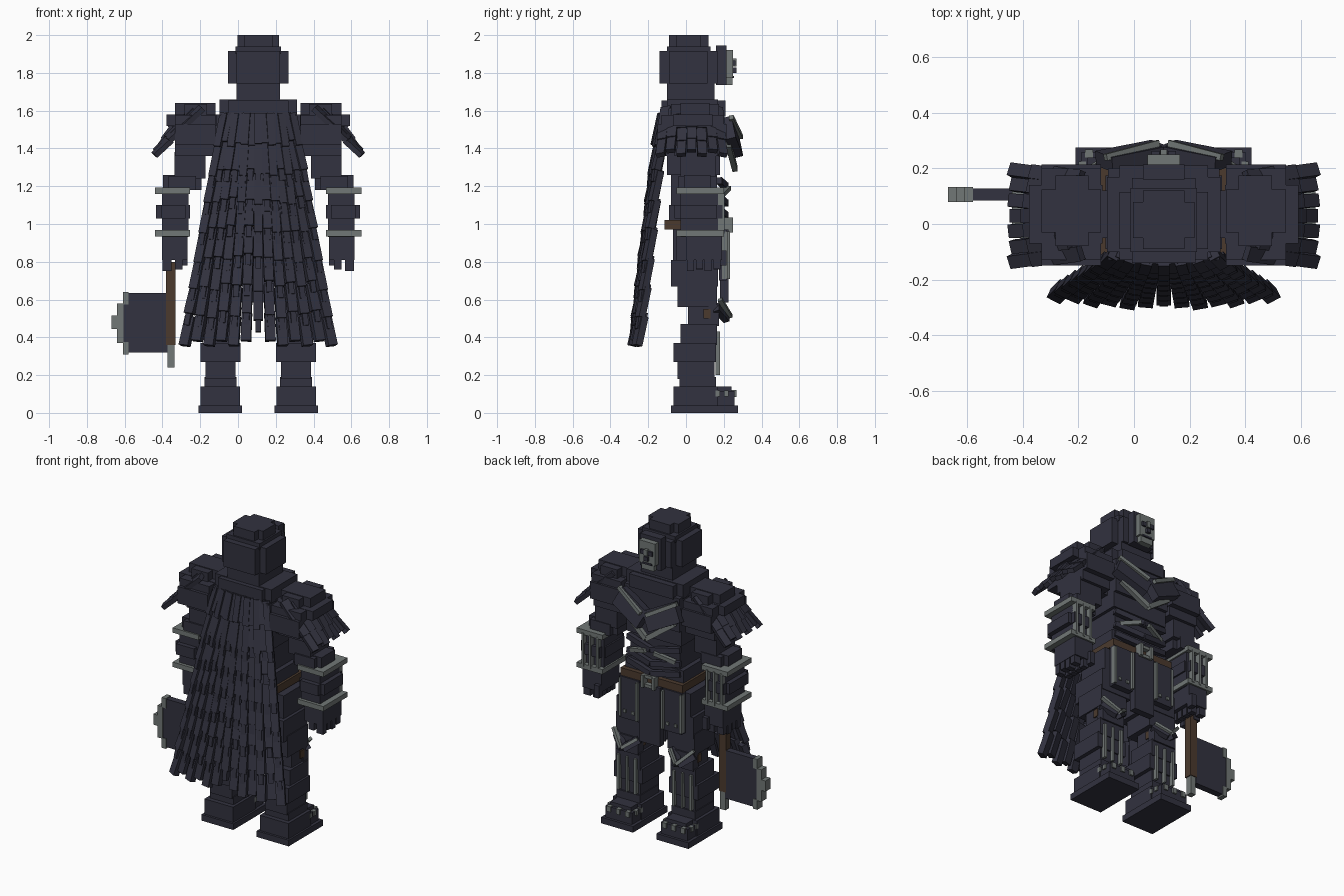
import bpy, bmesh, math, random
from mathutils import Vector, Matrix

random.seed(4)
CX = 0.107  # body centre; the axe pushes the whole model off-centre


def mat(name, col):
    m = bpy.data.materials.new(name)
    m.diffuse_color = (*col, 1)
    return m


SLATE = mat("dark_slate", (0.032, 0.032, 0.050))
STEEL = mat("grey_steel", (0.165, 0.185, 0.180))
LEATHER = mat("brown_leather", (0.070, 0.042, 0.027))


class Part:
    """Collects boxes and beams into one object, coordinates relative to body centre."""
    def __init__(self, name, material):
        self.name, self.material, self.bm = name, material, bmesh.new()

    def box(self, x0, x1, y0, y1, z0, z1, both=False):
        for s in ((1, -1) if both else (1,)):
            c = Vector((s * (x0 + x1) / 2 + CX, (y0 + y1) / 2, (z0 + z1) / 2))
            bmesh.ops.create_cube(self.bm, size=1, matrix=Matrix.Translation(c)
                                  @ Matrix.Diagonal((x1 - x0, y1 - y0, z1 - z0, 1)))
        return self

    def beam(self, p, q, w, t, face=(0, 1, 0), both=False):
        """Board from p to q, width w, thickness t measured along face."""
        for s in ((1, -1) if both else (1,)):
            a, b, f = (Vector((s * v[0], v[1], v[2])) for v in (p, q, face))
            d = (b - a).normalized()
            x = d.cross(f).normalized()
            r = Matrix((x, d.cross(x), d)).transposed().to_4x4()
            c = (a + b) / 2 + Vector((CX, 0, 0))
            bmesh.ops.create_cube(self.bm, size=1, matrix=Matrix.Translation(c) @ r
                                  @ Matrix.Diagonal((w, t, (b - a).length, 1)))
        return self

    def done(self):
        bmesh.ops.recalc_face_normals(self.bm, faces=self.bm.faces)
        me = bpy.data.meshes.new(self.name)
        self.bm.to_mesh(me)
        self.bm.free()
        me.materials.append(self.material)
        bpy.context.collection.objects.link(bpy.data.objects.new(self.name, me))


# Head, neck and hood, with notched corners
h = Part("head", SLATE)
h.box(-.16, .16, -.09, .115, 1.745, 1.915).box(-.115, .115, -.14, .166, 1.745, 1.915)
h.box(-.11, .11, -.05, .08, 1.9, 2.0).box(-.075, .075, -.09, .12, 1.9, 2.0)
h.box(-.12, .12, -.10, .13, 1.9, 1.94).box(-.115, .115, -.10, .15, 1.63, 1.75)
h.box(-.075, .075, .16, .215, 1.735, 1.945)
h.done()

# Skull face with eyes, nose and jaw
f = Part("face_plate", STEEL)
f.box(-.058, .058, .21, .25, 1.775, 1.92).box(-.045, .045, .21, .245, 1.735, 1.78)
f.box(-.012, .012, .245, .268, 1.835, 1.875)
f.done()
e = Part("face_hollows", SLATE)
e.box(.016, .044, .245, .262, 1.838, 1.866, True)
e.box(-.014, .014, .245, .268, 1.80, 1.828).box(-.035, .035, .243, .254, 1.772, 1.784)
e.done()

# Torso and collar
t = Part("torso", SLATE)
t.box(-.205, .205, -.10, .17, 1.57, 1.66).box(-.16, .16, -.13, .21, 1.57, 1.655)
t.box(-.25, .25, -.05, .12, 1.36, 1.58).box(-.20, .20, -.13, .20, 1.36, 1.58)
t.box(-.20, .20, -.10, .18, 1.26, 1.38)
t.box(-.18, .18, -.08, .165, 1.0, 1.28).box(-.21, .21, -.09, .175, 1.02, 1.10)
t.box(-.21, .21, -.07, .17, .80, 1.0)
t.done()

# Chest plates meeting in a V
c = Part("chest_plates", SLATE)
c.beam((.215, .225, 1.51), (.012, .265, 1.41), .13, .055, (-.2, 1, .1), True)
c.done()
c = Part("chest_trim", STEEL)
c.beam((.21, .24, 1.565), (.02, .29, 1.46), .024, .024, both=True)
c.beam((.18, .225, 1.42), (0, .26, 1.29), .032, .028, both=True)
c.beam((.16, .185, 1.15), (.03, .225, 1.19), .025, .025, both=True)
c.done()
r = Part("belly_bands", SLATE)
for z in (1.23, 1.14, 1.075):
    r.beam((.19, .175, z), (.0, .21, z - .03), .035, .03, both=True)
r.done()

# Belt and buckle
b = Part("belt", LEATHER)
b.box(-.225, .225, -.115, .205, .97, 1.02)
b.done()
b = Part("buckle", STEEL)
b.box(-.045, .045, .20, .235, .955, .975).box(-.045, .045, .20, .235, 1.015, 1.035)
b.box(.03, .048, .20, .25, .955, 1.035, True)
b.done()

# Skirt flaps with metal borders
k = Part("skirt_flaps", SLATE)
k.box(.085, .225, .175, .215, .70, .97, True).box(-.075, .075, .18, .225, .585, .97)
k.box(.20, .235, -.03, .16, .74, .96, True)
k.done()
k = Part("skirt_trim", STEEL)
k.box(.085, .10, .20, .232, .71, .96, True).box(.213, .228, .19, .222, .71, .96, True)
k.box(.115, .135, .21, .222, .74, .76, True).box(.175, .195, .21, .222, .74, .76, True)
k.done()

# Legs, built as stacked blocks
g = Part("legs", SLATE)
for x0, x1, y0, y1, z0, z1 in (
        (.085, .317, -.08, .275, 0, .04), (.097, .305, -.065, .17, .04, .14),
        (.105, .297, .10, .258, .04, .115), (.125, .275, .10, .24, .11, .14),
        (.115, .285, -.035, .16, .14, .19), (.12, .28, -.045, .15, .18, .28),
        (.095, .305, -.065, .16, .27, .37), (.11, .29, -.03, .165, .36, .47),
        (.125, .275, .01, .12, .46, .58), (.118, .282, .12, .175, .46, .57),
        (.09, .285, -.045, .165, .56, .70),
        (.06, .28, -.08, .17, .67, .81), (.04, .26, -.05, .17, .80, .96)):
    g.box(x0, x1, y0, y1, z0, z1, True)
g.beam((.28, .16, .56), (.20, .215, .50), .05, .035, both=True)
g.beam((.12, .16, .56), (.20, .215, .50), .05, .035, both=True)
g.done()
g = Part("leg_guards", STEEL)
for x, w in ((.13, .018), (.195, .012), (.254, .018)):
    g.box(x, x + w, .155, .18, .20, .43, True)
for x in (.12, .187, .255):
    g.box(x, x + .028, .24, .268, .085, .12, True)
for y in (.155, .2):
    g.box(.28, .306, y, y + .025, .088, .118, True)
    g.box(.096, .12, y, y + .025, .088, .118, True)
g.beam((.29, .18, .60), (.20, .235, .51), .02, .025, both=True)
g.beam((.12, .18, .57), (.20, .235, .51), .02, .025, both=True)
g.done()
g = Part("knee_straps", LEATHER)
g.box(.12, .284, .092, .13, .50, .55, True)
g.done()

# Arms and shoulders, stacked blocks
a = Part("arms", SLATE)
for x0, x1, y0, y1, z0, z1 in (
        (.225, .44, -.03, .125, 1.57, 1.64), (.27, .39, -.08, .175, 1.57, 1.635),
        (.22, .485, -.07, .14, 1.52, 1.58), (.225, .44, -.13, .20, 1.52, 1.578),
        (.225, .44, -.15, .215, 1.42, 1.53), (.23, .44, -.06, .18, 1.36, 1.44),
        (.28, .442, -.03, .16, 1.24, 1.38),
        (.30, .505, -.01, .13, 1.18, 1.26), (.33, .475, -.04, .165, 1.18, 1.255),
        (.37, .51, -.03, .17, .93, 1.19),
        (.36, .54, -.03, .165, 1.03, 1.10), (.385, .515, -.06, .192, 1.03, 1.10),
        (.375, .51, .0, .19, .81, .935)):
    a.box(x0, x1, y0, y1, z0, z1, True)
for i in range(4):  # fingers
    y = .005 + i * .047
    a.box(.46, .507, y, y + .037, .75 + .012 * (i % 2), .84, True)
    a.box(.40, .44, y, y + .037, .76, .82, True)
a.box(.375, .41, .17, .215, .78, .86, True)
a.done()
a = Part("bracers", STEEL)
for z in (.935, 1.160):
    a.box(.36, .547, -.05, .20, z, z + .032, True)
for x in (.39, .443, .495):
    a.box(x, x + .015, .165, .204, .95, 1.17, True)
a.done()

# Layered shoulder flaps, fanned front to back
s = Part("shoulder_flaps", SLATE)
for i in range(7):
    u = (i - 3) / 3
    y0, y1 = .03 + .13 * u, .03 + .165 * u
    top = Vector((.40 - .11 * abs(u), y0, 1.565 + .04 * abs(u)))
    end = Vector((.55 - .012 * (i % 2), y1, 1.365 + .015 * (i % 2)))
    n = Vector((.7, .35 * u, .7))
    for j in range(3):
        o = n * (.006 * (2 - j) + .008 * (i % 2))
        s.beam(top.lerp(end, j / 3) + o, top.lerp(end, (j + 1.25) / 3.25) + o,
               .056 - .004 * j, .028, n, True)
s.done()

# Feathered cloak: separate strips of overlapping boards that spread apart lower down
p = Part("cloak", SLATE)
N, ROWS = 13, 8
for i in range(N):
    u = (i - (N - 1) / 2) / ((N - 1) / 2)
    lift = .004 * (1 if i % 2 else -1)
    top = Vector((.180 * u, -.135 + .025 * u * u + lift, 1.585))
    end = Vector((.385 * u, -.278 + .032 * u * u + lift, .355 + .025 * (i % 2)))
    n = Vector((.5 * u, -1, .1))
    for j in range(ROWS - (1 if i == N // 2 else 0)):
        jit = random.uniform(-.02, .02) if j < ROWS - 1 else 0
        q0 = top.lerp(end, j / ROWS) - n * .006
        q1 = top.lerp(end, (j + 1.1) / (ROWS + .1)) + n * .010 + Vector((0, 0, jit))
        p.beam(q0, q1, .040 + .002 * j, .038, n)
        if 0 < j < ROWS - 1:  # narrow quill bridging two boards
            p.beam(q1, q1 + (end - top) * .05, .03, .03, n)
p.done()

# Axe held in the left-side hand
x = Part("axe_handle", LEATHER)
x.box(-.487, -.437, .08, .13, .36, .80)
x.done()
x = Part("axe_blade", SLATE)
x.box(-.69, -.48, .085, .128, .32, .635).box(-.715, -.68, .085, .128, .37, .58)
x.done()
x = Part("axe_edge", STEEL)
x.box(-.48, -.443, .085, .125, .24, .36)
for x0, x1, z0, z1 in ((-.717, -.687, .31, .375), (-.717, -.687, .575, .64),
                       (-.747, -.712, .37, .58), (-.777, -.742, .445, .515)):
    x.box(x0, x1, .08, .133, z0, z1)
x.done()
